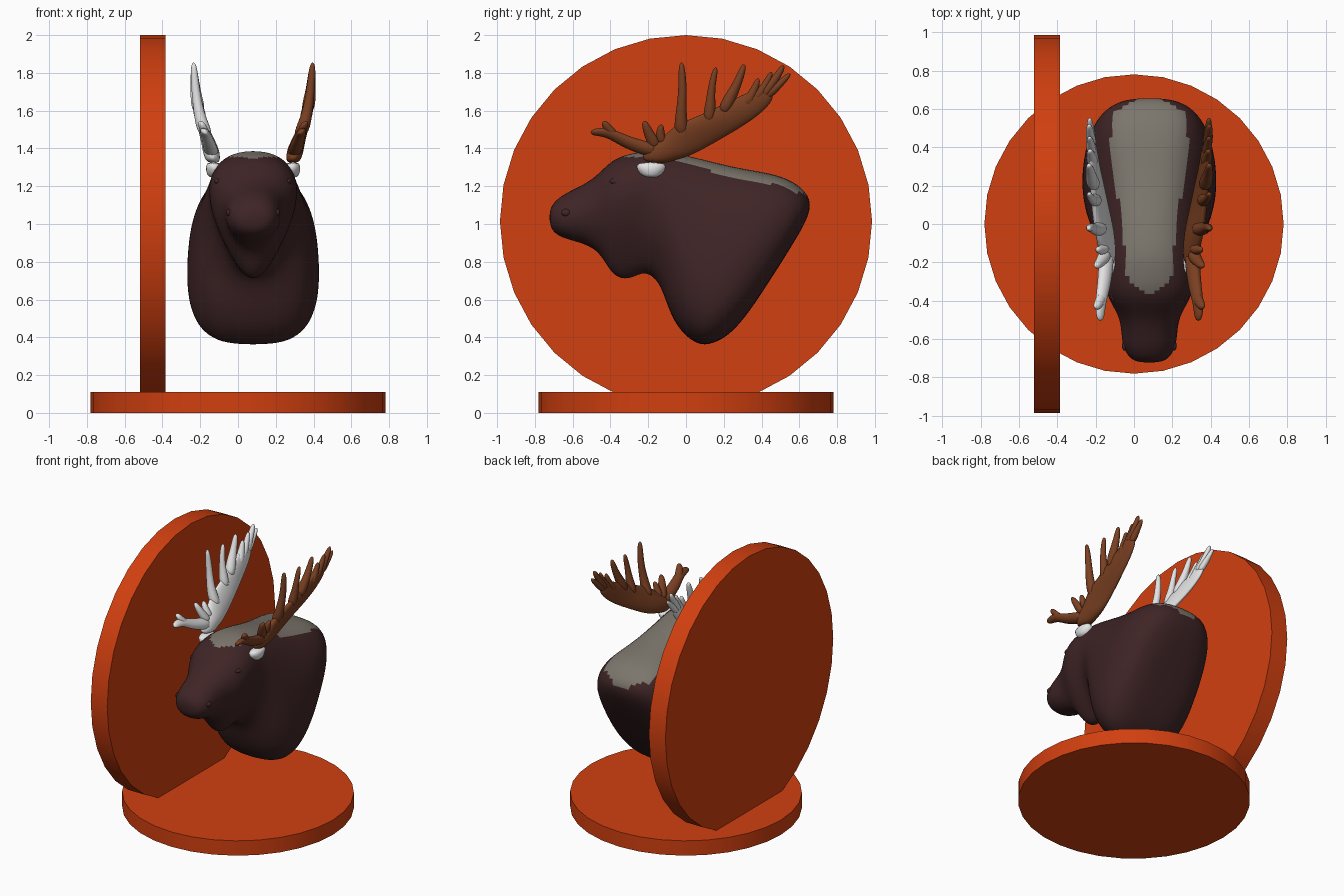
import bpy, bmesh, math

if "Cube" in bpy.data.objects:
    bpy.data.objects.remove(bpy.data.objects["Cube"])

CX = 0.08  # symmetry plane of the animal


def material(name, rgb):
    m = bpy.data.materials.new(name)
    m.diffuse_color = (*rgb, 1)
    m.use_nodes = True
    m.node_tree.nodes["Principled BSDF"].inputs["Base Color"].default_value = m.diffuse_color
    return m


ORANGE = material("orange", (0.64, 0.05, 0.005))
FUR = material("dark_brown_fur", (0.05, 0.018, 0.019))
GREY = material("grey_back", (0.20, 0.18, 0.15))
BROWN = material("antler_brown", (0.20, 0.052, 0.016))
WHITE = material("bone_white", (0.78, 0.78, 0.78))


def smooth(ob, angle):
    bpy.ops.object.select_all(action='DESELECT')
    ob.select_set(True)
    bpy.context.view_layer.objects.active = ob
    bpy.ops.object.shade_smooth_by_angle(angle=math.radians(angle))


def disc(name, radius, depth, loc, rot=(0, 0, 0)):
    bpy.ops.mesh.primitive_cylinder_add(vertices=32, radius=radius, depth=depth,
                                        location=loc, rotation=rot)
    ob = bpy.context.object
    ob.name = name
    ob.data.materials.append(ORANGE)
    smooth(ob, 30)


def loft(bm, sections, xpos, n=16):
    """Rings spanning a top and a bottom point (y, z) with a half width,
    squareness p and pear factor k; both ends are capped."""
    rings = []
    for ty, tz, by, bz, hw, p, k in sections:
        ring = []
        for i in range(n):
            a = math.tau * (i + 0.5) / n
            c, s = math.cos(a), math.sin(a)
            s2 = math.copysign(abs(s) ** min(1, p + 0.15), s)
            y = (ty + by) / 2 + (ty - by) / 2 * s2
            z = (tz + bz) / 2 + (tz - bz) / 2 * s2
            x = math.copysign(abs(c) ** p, c) * hw * (1 + k * s2)
            ring.append(bm.verts.new((xpos(z) + x, y, z)))
        rings.append(ring)
    for r, q in zip(rings, rings[1:]):
        for i in range(n):
            bm.faces.new((r[i], r[(i + 1) % n], q[(i + 1) % n], q[i]))
    bm.faces.new(rings[0])
    bm.faces.new(rings[-1])


def finish(name, bm, mats, levels):
    bmesh.ops.recalc_face_normals(bm, faces=bm.faces[:])
    me = bpy.data.meshes.new(name)
    bm.to_mesh(me)
    bm.free()
    ob = bpy.data.objects.new(name, me)
    bpy.context.collection.objects.link(ob)
    for m in mats:
        me.materials.append(m)
    smooth(ob, 180)
    mod = ob.modifiers.new("smooth", 'SUBSURF')
    mod.levels = mod.render_levels = levels
    bpy.ops.object.modifier_apply(modifier=mod.name)
    return ob


def tube(path):
    """Sections for a round tapered branch through (y, z, radius) points."""
    out = []
    for i, (y, z, r) in enumerate(path):
        a, b = path[max(i - 1, 0)], path[min(i + 1, len(path) - 1)]
        dy, dz = b[0] - a[0], b[1] - a[1]
        d = math.hypot(dy, dz)
        ny, nz = -dz / d * r, dy / d * r
        out.append((y + ny, z + nz, y - ny, z - nz, r, 1, 0))
    return out


# Base and upright backing disc
disc("base_disc", 0.78, 0.11, (0, 0, 0.055))
disc("upright_disc", 0.985, 0.135, (-0.4525, 0, 1.015), (0, math.pi / 2, 0))

# Head and neck, from nose to shoulder
BODY = [
    (-.725, 1.06, -.72, .98, .06, .9, 0), (-.705, 1.115, -.68, .935, .115, .9, 0),
    (-.64, 1.165, -.60, .91, .145, .9, 0), (-.54, 1.21, -.53, .89, .148, .9, .05),
    (-.47, 1.26, -.46, .85, .165, .9, .2), (-.40, 1.335, -.41, .76, .195, .9, .4),
    (-.33, 1.37, -.36, .705, .21, .9, .5), (-.25, 1.385, -.29, .705, .215, .9, .5),
    (-.17, 1.395, -.215, .75, .225, .85, .3), (-.05, 1.38, -.14, .69, .265, .85, .05),
    (.10, 1.345, -.10, .56, .305, .8, -.08), (.28, 1.30, -.05, .45, .335, .72, -.1),
    (.45, 1.275, .02, .38, .352, .65, -.08), (.57, 1.235, .09, .345, .35, .62, -.06),
    (.655, 1.16, .20, .385, .30, .62, 0), (.665, 1.08, .29, .475, .22, .7, 0),
    (.61, .96, .38, .60, .10, .8, 0),
]
bm = bmesh.new()
loft(bm, BODY, lambda z: CX, 20)
head = finish("head_and_neck", bm, [FUR, GREY], 2)

# Grey saddle along the back
for f in head.data.polygons:
    c = f.center
    half = 0.13 + 0.07 * min(1, max(0, (c.y + 0.1) / 0.5))
    half *= min(1, math.sqrt(max(0, (c.y + 0.36) / 0.12)), math.sqrt(max(0, (0.66 - c.y) / 0.1)))
    if abs(c.x - CX) < half and f.normal.z > 0.2:
        f.material_index = 1

# Antlers: one flat palm with tapered tines, mirrored
PALM = [
    (-.25, 1.325, -.11, 1.32, .038, 1, 0), (-.22, 1.41, -.06, 1.335, .045, 1, 0),
    (-.13, 1.45, .0, 1.35, .045, 1, 0), (-.07, 1.525, .08, 1.385, .036, 1, 0),
    (.08, 1.58, .20, 1.455, .03, 1, 0), (.20, 1.64, .32, 1.525, .028, 1, 0),
    (.33, 1.70, .42, 1.60, .025, 1, 0), (.42, 1.74, .48, 1.68, .02, 1, 0),
]
TINES = [
    [(-.14, 1.38, .045), (-.25, 1.41, .04), (-.34, 1.445, .035), (-.42, 1.49, .028), (-.51, 1.485, .02)],
    [(-.37, 1.46, .03), (-.41, 1.50, .026), (-.44, 1.545, .02)],
    [(-.15, 1.40, .04), (-.19, 1.46, .032), (-.225, 1.55, .02)],
    [(-.12, 1.42, .035), (-.14, 1.47, .028), (-.13, 1.53, .016)],
    [(-.02, 1.46, .05), (-.03, 1.56, .033), (-.015, 1.70, .024), (-.025, 1.865, .02)],
    [(.12, 1.53, .045), (.13, 1.64, .028), (.135, 1.73, .02), (.16, 1.835, .017)],
    [(.19, 1.58, .045), (.245, 1.69, .032), (.28, 1.76, .024), (.31, 1.85, .017)],
    [(.31, 1.62, .04), (.36, 1.70, .024), (.385, 1.775, .015)],
    [(.36, 1.65, .035), (.42, 1.73, .022), (.455, 1.81, .014)],
    [(.40, 1.67, .035), (.47, 1.76, .024), (.52, 1.845, .016)],
    [(.42, 1.67, .03), (.49, 1.735, .022), (.555, 1.80, .014)],
]
LEAN = [(1.2, .185), (1.3, .205), (1.42, .23), (1.55, .28), (1.7, .305), (1.9, .318)]


def lean(z):
    for (z0, x0), (z1, x1) in zip(LEAN, LEAN[1:]):
        if z <= z1:
            return x0 + (x1 - x0) * (z - z0) / (z1 - z0)
    return LEAN[-1][1]


for side, label, mat in ((1, "right", BROWN), (-1, "left", WHITE)):
    def xpos(z, s=side):
        return CX + s * lean(z)
    bm = bmesh.new()
    loft(bm, PALM, xpos, 12)
    for t in TINES:
        loft(bm, tube(t), xpos, 8)
    finish(label + "_antler", bm, [mat], 2)

    # Pale stump joining antler to skull
    bm = bmesh.new()
    loft(bm, [(-.23, 1.24, -.14, 1.24, .05, 1, 0), (-.265, 1.29, -.11, 1.28, .05, 1, 0),
              (-.27, 1.33, -.09, 1.33, .042, 1, 0)], xpos, 12)
    finish(label + "_antler_stump", bm, [WHITE], 1)

    # Eyelid and nostril bumps
    for part, loc, size in (("eyelid", (.185, -.36, 1.225), (.022, .045, .02)),
                            ("nostril", (.128, -.635, 1.06), (.015, .025, .02))):
        bpy.ops.mesh.primitive_uv_sphere_add(segments=16, ring_count=8, radius=1,
                                             location=(CX + side * loc[0], loc[1], loc[2]))
        ob = bpy.context.object
        ob.name = label + "_" + part
        ob.scale = size
        ob.data.materials.append(FUR)
        smooth(ob, 180)
